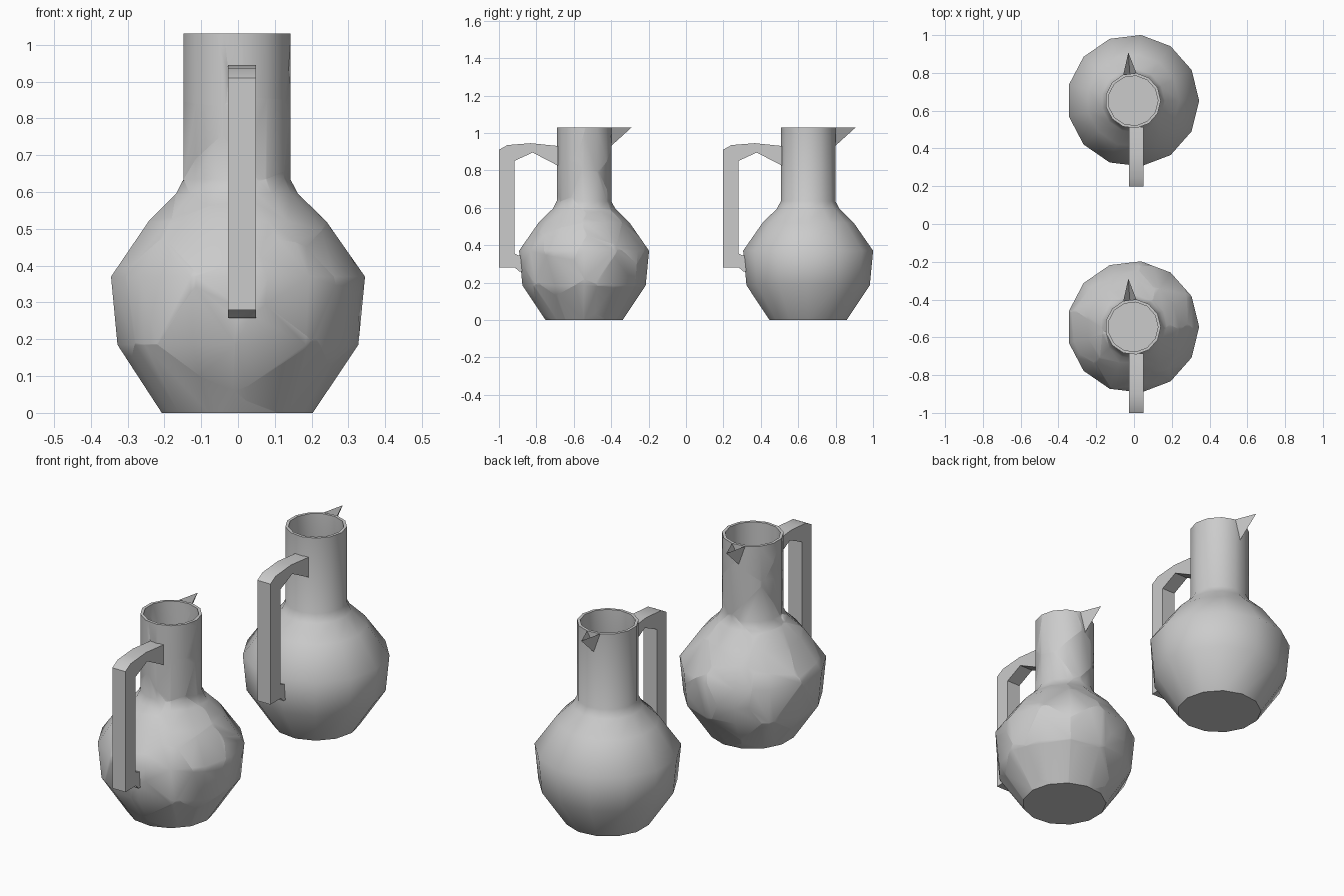
import bpy, bmesh, math, random
from mathutils import Vector

if "Cube" in bpy.data.objects:
    bpy.data.objects.remove(bpy.data.objects["Cube"])

SIDES = 13
CX = -0.005
OUTER = [(0.208, 0), (0.332, 0.185), (0.35, 0.37), (0.245, 0.52),
         (0.168, 0.595), (0.147, 0.635), (0.147, 1.03)]
INNER = [(0.132, 1.03), (0.132, 0.63), (0.152, 0.585), (0.23, 0.51),
         (0.33, 0.37), (0.314, 0.19), (0.198, 0.018)]
# handle side profile (y, z), relative to the jug axis
HANDLE = [(-0.14, 0.93), (-0.285, 0.945), (-0.41, 0.935), (-0.455, 0.91),
          (-0.455, 0.28), (-0.37, 0.28), (-0.345, 0.258), (-0.325, 0.258),
          (-0.325, 0.342), (-0.35, 0.345), (-0.373, 0.355), (-0.373, 0.85),
          (-0.275, 0.895), (-0.14, 0.825)]


def vessel():
    """Hollow lathed body and neck."""
    bm = bmesh.new()
    rings = []
    for r, z in OUTER + INNER:
        rings.append([bm.verts.new((CX + r * math.cos(2 * math.pi * i / SIDES),
                                    r * math.sin(2 * math.pi * i / SIDES), z))
                      for i in range(SIDES)])
    for a, b in zip(rings, rings[1:]):
        for i in range(SIDES):
            j = (i + 1) % SIDES
            bm.faces.new((a[i], a[j], b[j], b[i]))
    bm.faces.new(rings[0][::-1])
    bm.faces.new(rings[-1])
    return bm


def handle():
    """Side profile extruded across the handle's width."""
    bm = bmesh.new()
    face = bm.faces.new([bm.verts.new((-0.027, y, z)) for y, z in HANDLE])
    ext = bmesh.ops.extrude_face_region(bm, geom=[face], use_keep_orig=True)
    verts = [v for v in ext["geom"] if isinstance(v, bmesh.types.BMVert)]
    bmesh.ops.translate(bm, verts=verts, vec=(0.076, 0, 0))
    bmesh.ops.recalc_face_normals(bm, faces=bm.faces)
    return bm


def spout():
    """Pointed pouring lip with a shallow groove on top."""
    bm = bmesh.new()
    left, right, low, groove, tip = [bm.verts.new(p) for p in (
        (-0.057, 0.137, 1.03), (0.013, 0.145, 1.03), (-0.022, 0.139, 0.925),
        (-0.022, 0.141, 0.96), (-0.03, 0.255, 1.03))]
    for f in ((left, low, tip), (right, tip, low), (left, tip, groove),
              (right, groove, tip), (left, groove, low), (right, low, groove)):
        bm.faces.new(f)
    bmesh.ops.recalc_face_normals(bm, faces=bm.faces)
    return bm


def make_object(name, bm, y):
    mesh = bpy.data.meshes.new(name)
    bmesh.ops.recalc_face_normals(bm, faces=bm.faces)
    bm.to_mesh(mesh)
    bm.free()
    mesh.shade_smooth()
    mesh.set_sharp_from_angle(angle=math.radians(50))
    obj = bpy.data.objects.new(name, mesh)
    obj.location.y = y
    bpy.context.collection.objects.link(obj)
    return obj


def crack_seeds():
    """Evenly scattered points over the jug, one for each shard."""
    random.seed(4)
    seeds = [Vector((0.01, -0.41, z)) for z in (0.33, 0.52, 0.71, 0.87)]
    seeds += [Vector((0.01, -0.27, 0.91))]
    seeds += [Vector((0.1 * math.cos(a), 0.1 * math.sin(a), 0.0))
              for a in (0.4, 2.0, 3.7, 5.2)]
    for _ in range(1500):
        z, a = random.uniform(0.02, 1.02), random.uniform(0, 2 * math.pi)
        for (r0, z0), (r1, z1) in zip(OUTER, OUTER[1:]):
            if z0 <= z <= z1:
                r = r0 + (r1 - r0) * (z - z0) / (z1 - z0)
        p = Vector((r * math.cos(a), r * math.sin(a), z))
        if all((p - q).length > 0.165 for q in seeds):
            seeds.append(p)
    return seeds


def voronoi_piece(source, seed, seeds):
    """Cut away everything nearer to another seed, capping each cut."""
    bm = source.copy()
    for other in sorted(seeds, key=lambda s: (s - seed).length)[1:]:
        normal = (other - seed).normalized()
        cut = bmesh.ops.bisect_plane(
            bm, geom=bm.verts[:] + bm.edges[:] + bm.faces[:], dist=1e-6,
            plane_co=(seed + other) / 2, plane_no=normal, clear_outer=True)
        edges = [e for e in cut["geom_cut"]
                 if isinstance(e, bmesh.types.BMEdge) and e.is_boundary]
        if edges:
            bmesh.ops.triangle_fill(bm, edges=edges, use_beauty=True, normal=normal)
        if not bm.faces:
            break
    return bm


parts = {"vessel": vessel(), "handle": handle(), "spout": spout()}

# cracked jug at the front, made of fitted shards
seeds = crack_seeds()
for n, seed in enumerate(seeds):
    for part, source in parts.items():
        piece = voronoi_piece(source, seed, seeds)
        if piece.faces:
            make_object(f"cracked_{part}_shard_{n:02d}", piece, -0.545)
        else:
            piece.free()

# whole jug at the back
for part, bm in parts.items():
    make_object(f"whole_{part}", bm, 0.653)
